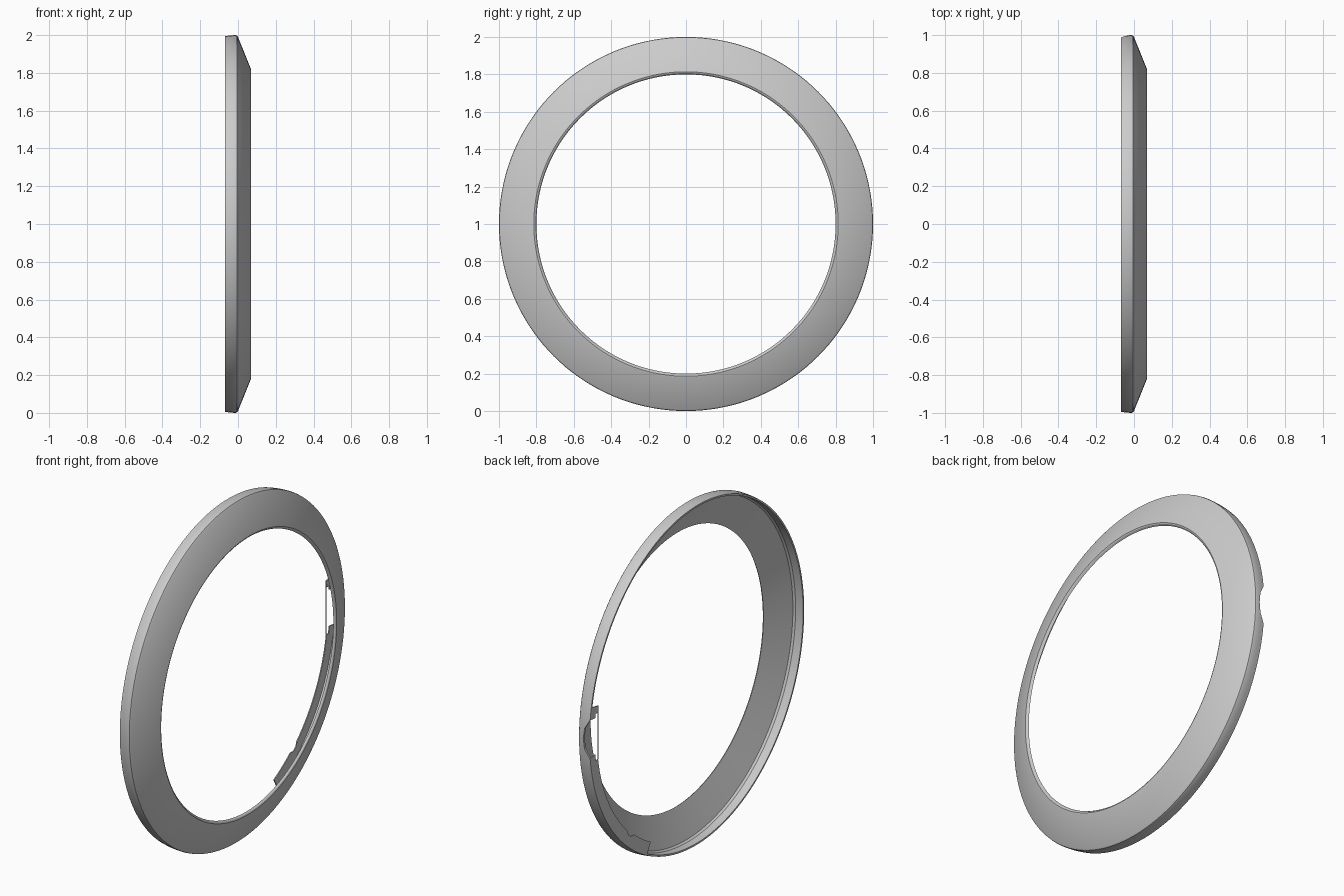
import bpy, bmesh, math

if "Cube" in bpy.data.objects:
    bpy.data.objects.remove(bpy.data.objects["Cube"])

def make(name, bm):
    bmesh.ops.recalc_face_normals(bm, faces=bm.faces)
    me = bpy.data.meshes.new(name)
    bm.to_mesh(me)
    bm.free()
    ob = bpy.data.objects.new(name, me)
    bpy.context.collection.objects.link(ob)
    return ob

def prism(name, pts, offset):
    """Extrude a closed outline along an offset vector."""
    bm = bmesh.new()
    f = bm.faces.new([bm.verts.new(p) for p in pts])
    r = bmesh.ops.extrude_face_region(bm, geom=[f])
    bmesh.ops.translate(bm, vec=offset,
                        verts=[v for v in r["geom"] if isinstance(v, bmesh.types.BMVert)])
    return make(name, bm)

def polar(r, deg, x=-0.07):
    a = math.radians(deg)
    return (x, r * math.cos(a), 1 + r * math.sin(a))

# Bezel ring: thin closed profile (x, radius) turned about the x axis
profile = [(-0.07, 0.994), (-0.045, 0.998), (-0.015, 1.0), (-0.006, 0.998), (0.0, 0.99),
           (0.068, 0.822), (0.07, 0.814), (0.067, 0.807), (0.058, 0.80),
           (-0.008, 0.978), (-0.02, 0.986), (-0.07, 0.984)]
N = 144
bm = bmesh.new()
rings = [[bm.verts.new(polar(r, 360 * i / N, x)) for x, r in profile] for i in range(N)]
for i in range(N):
    a, b = rings[i], rings[(i + 1) % N]
    for j in range(len(profile)):
        k = (j + 1) % len(profile)
        bm.faces.new((a[j], a[k], b[k], b[j]))
ring = make("bezel_ring", bm)

# Notch in the back edge of the rim on the +y side
cut = prism("notch_cutter", [(-0.09, 0.95, 0.86), (-0.07, 0.95, 0.885), (-0.04, 0.95, 0.94),
                             (-0.033, 0.95, 1.0), (-0.04, 0.95, 1.06), (-0.07, 0.95, 1.115),
                             (-0.09, 0.95, 1.14)], (0, 0.1, 0))
cut.hide_render = True
mod = ring.modifiers.new("notch", "BOOLEAN")
mod.operation = "DIFFERENCE"
mod.solver = "EXACT"
mod.object = cut
bpy.context.view_layer.objects.active = ring
ring.select_set(True)
bpy.ops.object.modifier_apply(modifier="notch")
bpy.data.objects.remove(cut)
bpy.ops.object.shade_smooth_by_angle(angle=math.radians(25))

# Flat partial flange inside the back edge: (start angle, end angle, inner radius)
def flange(name, spans):
    inner, outer = [], []
    for a0, a1, r in spans:
        n = max(1, round(abs(a1 - a0) / 2.5))
        for i in range(n + 1):
            t = a0 + (a1 - a0) * i / n
            inner.append(polar(r, t))
            if i or not outer:
                outer.append(polar(0.988, t))
    prism(name, inner + outer[::-1], (0.006, 0, 0))

flange("lower_flange", [(-62.3, -51, 0.918), (-49.5, -47.5, 0.938),
                        (-46.5, -9, 0.925), (-9, -6.5, 0.945)])
flange("upper_tab", [(6.5, 8, 0.945), (8, 10.5, 0.925)])

# Fine strip bridging the gap between the flange ends
prism("gap_strip", [(-0.07, 0.910, 0.855), (-0.07, 0.914, 0.855),
                    (-0.07, 0.914, 1.165), (-0.07, 0.910, 1.165)], (0.004, 0, 0))
